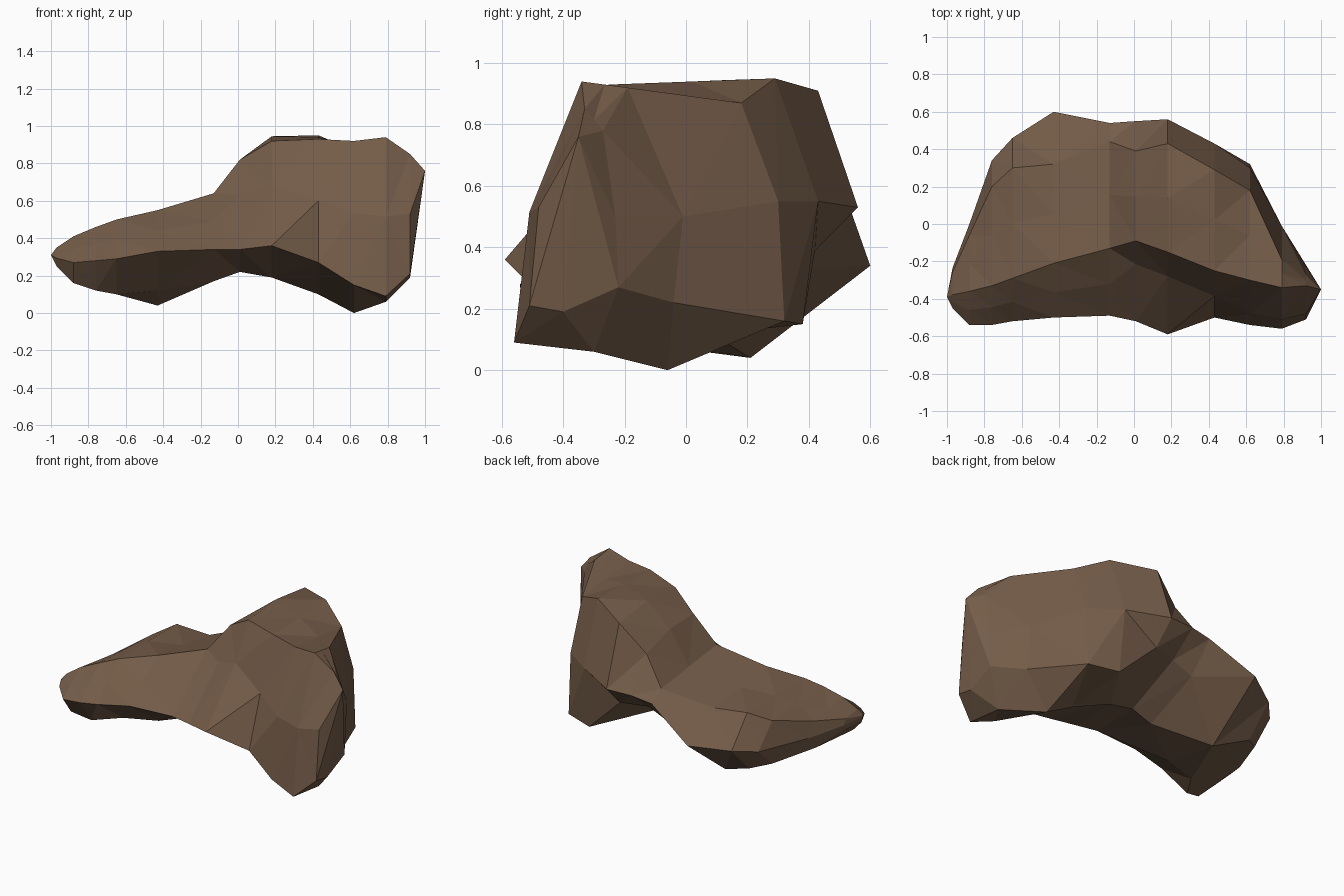
import bpy, bmesh
from mathutils import Vector

if "Cube" in bpy.data.objects:
    bpy.data.objects.remove(bpy.data.objects["Cube"])

# Earthy brown stone
brown = bpy.data.materials.new("stone_brown")
brown.diffuse_color = (0.175, 0.107, 0.066, 1)
brown.use_nodes = True
brown.node_tree.nodes["Principled BSDF"].inputs["Base Color"].default_value = brown.diffuse_color

# Cross-sections along x: x, then (y, z) of the
# front ridge, back shoulder, back edge, rear underside, middle underside, front lip
sections = [
    (-.88, -.36, .41, -.06, .37, .00, .28, -.08, .19, -.46, .16, -.54, .27),
    (-.76, -.33, .46, .20, .44, .34, .29, .20, .16, -.42, .12, -.54, .28),
    (-.65, -.29, .50, .30, .50, .46, .31, .28, .13, -.25, .10, -.52, .29),
    (-.43, -.21, .55, .32, .48, .60, .34, .21, .04, -.20, .12, -.50, .33),
    (-.13, -.13, .64, .44, .57, .54, .51, .37, .33, .00, .17, -.49, .34),
    (.01, -.09, .82, .39, .74, .55, .53, .37, .39, .00, .22, -.52, .34),
    (.18, -.15, .92, .43, .91, .56, .53, .42, .39, .00, .19, -.59, .36),
    (.43, -.25, .93, .29, .95, .43, .55, .38, .15, -.05, .10, -.50, .27),
    (.62, -.30, .92, .18, .87, .30, .55, .32, .16, -.06, .00, -.54, .15),
    (.79, -.34, .94, -.19, .92, -.01, .50, -.04, .22, -.30, .06, -.56, .09),
    (.92, -.33, .85, -.27, .78, -.23, .50, -.22, .27, -.40, .19, -.51, .21),
]
left_tip = Vector((-1, -.39, .31))
right_tip = Vector((1, -.35, .76))


def ring_points(row):
    """Close one section, adding a point on the top and on the front face."""
    x = row[0]
    pts = [Vector((x, row[i], row[i + 1])) for i in range(1, 13, 2)]
    ridge, shoulder, lip = pts[0], pts[1], pts[-1]
    top = (ridge + shoulder) / 2
    front = (ridge + lip) / 2
    if -.1 < x < .3:
        top.z += .03                      # humped crown
        front += Vector((0, .09, .05))    # step below the crown
    else:
        front.y -= .06 if x > .5 else .01  # bulging tall end
    return [ridge, top] + pts[1:] + [front]


points = [ring_points(r) for r in sections]

# Blunt low end: the first section shrunk towards its tip
blunt = [left_tip.lerp(p, .4) for p in points[0]]
for p in blunt:
    p.x = -.97
points.insert(0, blunt)

bm = bmesh.new()
rings = [[bm.verts.new(p) for p in ring] for ring in points]
n = len(rings[0])

# Skin between the sections
for a, b in zip(rings, rings[1:]):
    for i in range(n):
        j = (i + 1) % n
        bm.faces.new((a[i], a[j], b[j], b[i]))

# Closed ends
for ring, tip in ((rings[0], left_tip), (rings[-1], right_tip)):
    v = bm.verts.new(tip)
    for i in range(n):
        bm.faces.new((ring[i], ring[(i + 1) % n], v))

# Angular facets
bmesh.ops.triangulate(bm, faces=bm.faces[:], quad_method='BEAUTY')
bmesh.ops.recalc_face_normals(bm, faces=bm.faces[:])

mesh = bpy.data.meshes.new("rock")
bm.to_mesh(mesh)
bm.free()
mesh.materials.append(brown)
rock = bpy.data.objects.new("rock", mesh)
bpy.context.collection.objects.link(rock)
